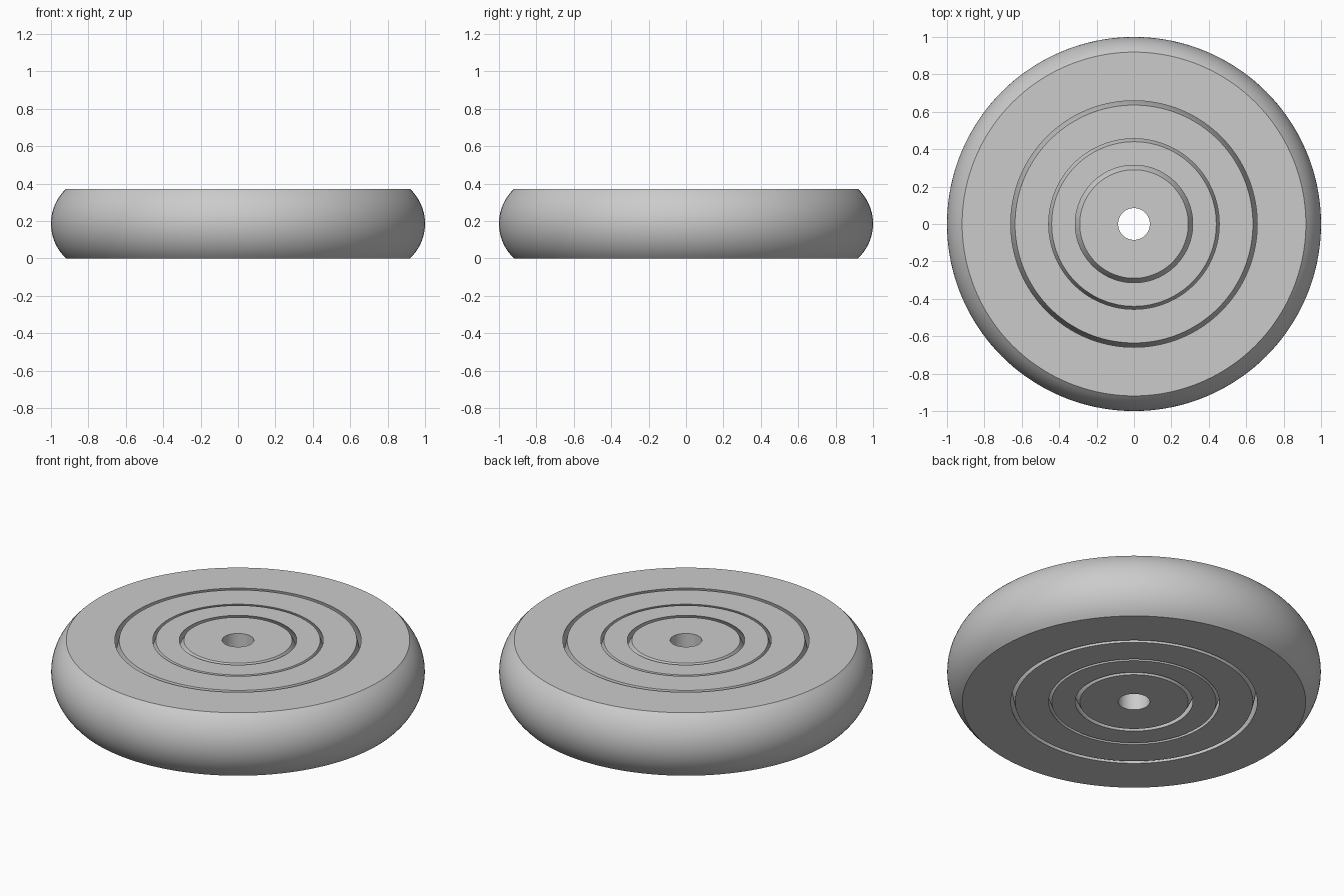
import bpy, bmesh, math

if "Cube" in bpy.data.objects:
    bpy.data.objects.remove(bpy.data.objects["Cube"], do_unlink=True)

HALF = 0.186      # half the thickness shared by every ring
SEGMENTS = 144
ARC_STEPS = 20

grey = bpy.data.materials.new("light_grey")
grey.use_nodes = True
colour = (0.6, 0.6, 0.6, 1)
grey.diffuse_color = colour
grey.node_tree.nodes["Principled BSDF"].inputs["Base Color"].default_value = colour


def bulge(edge_radius, arc_radius):
    """Side profile from bottom to top, curving outwards from edge_radius."""
    centre = edge_radius - math.sqrt(arc_radius**2 - HALF**2)
    sweep = math.asin(HALF / arc_radius)
    angles = [sweep * (2 * i / ARC_STEPS - 1) for i in range(ARC_STEPS + 1)]
    return [(centre + arc_radius * math.cos(a), HALF + arc_radius * math.sin(a))
            for a in angles]


def ball_side(edge_radius):
    """Side lying on a ball centred in the middle of the model."""
    return bulge(edge_radius, math.hypot(edge_radius, HALF))


def ring(name, inner, outer):
    """Spin the closed profile between two sides around the z axis."""
    bm = bmesh.new()
    verts = [bm.verts.new((r, 0, z)) for r, z in outer + inner[::-1]]
    edges = [bm.edges.new((v, verts[i - 1])) for i, v in enumerate(verts)]
    bmesh.ops.spin(bm, geom=verts + edges, cent=(0, 0, 0), axis=(0, 0, 1),
                   angle=2 * math.pi, steps=SEGMENTS, use_merge=True)
    bmesh.ops.remove_doubles(bm, verts=bm.verts[:], dist=0.0001)
    bmesh.ops.recalc_face_normals(bm, faces=bm.faces[:])
    mesh = bpy.data.meshes.new(name)
    bm.to_mesh(mesh)
    bm.free()
    mesh.materials.append(grey)
    obj = bpy.data.objects.new(name, mesh)
    bpy.context.collection.objects.link(obj)
    bpy.ops.object.select_all(action='DESELECT')
    obj.select_set(True)
    bpy.context.view_layer.objects.active = obj
    bpy.ops.object.shade_smooth_by_angle(angle=math.radians(30))


# Nested rings, each turning inside the next with a thin gap
bore = [(0.085, 0), (0.085, 2 * HALF)]
ring("hub", bore, ball_side(0.29))
ring("inner_ring", ball_side(0.314), ball_side(0.44))
ring("middle_ring", ball_side(0.456), ball_side(0.636))
ring("outer_ring", ball_side(0.659), bulge(0.919, 0.254))
